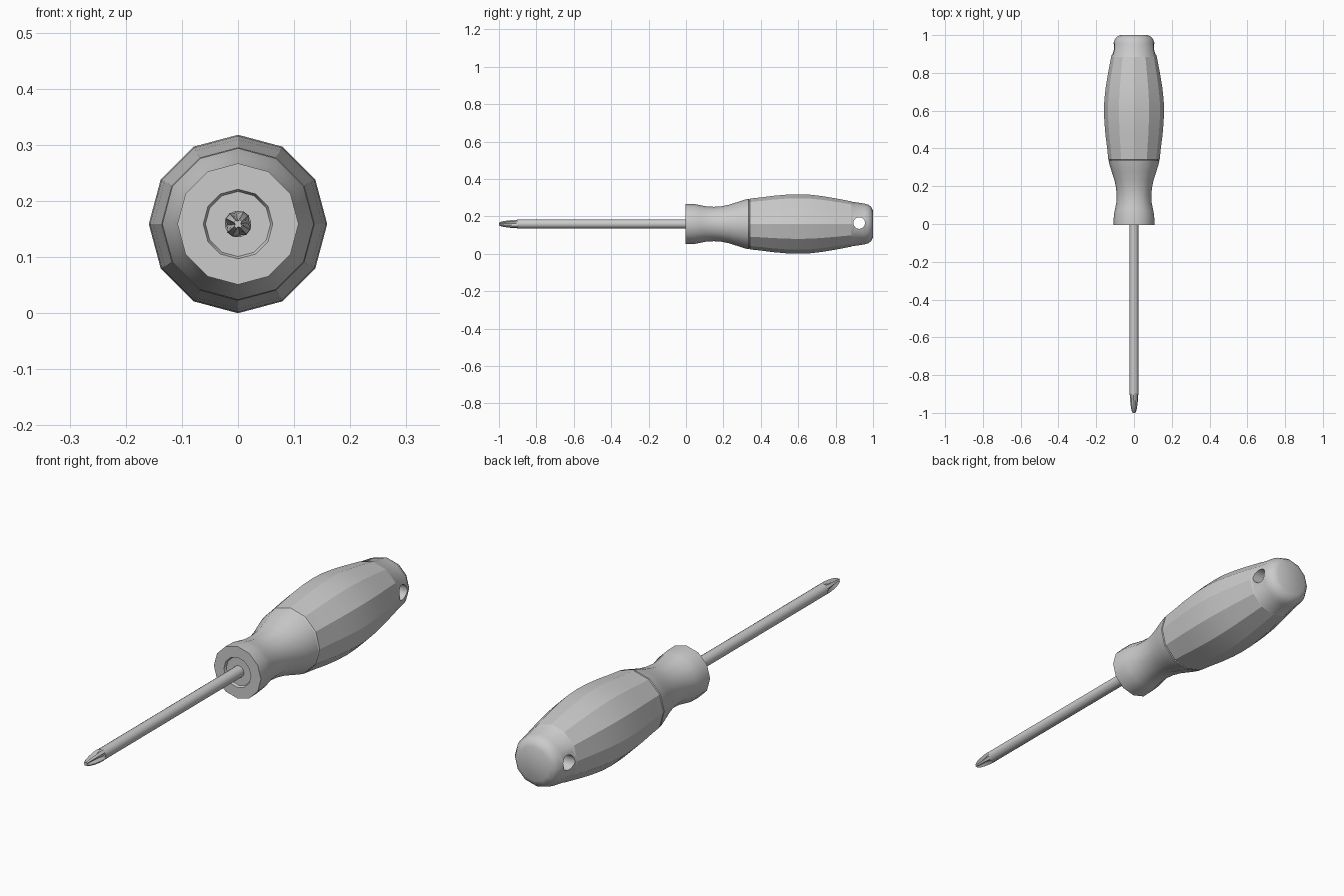
import bpy, bmesh, math
from mathutils import Vector

if "Cube" in bpy.data.objects:
    bpy.data.objects.remove(bpy.data.objects["Cube"])

CZ = 0.159  # height of the tool's long axis


def make_object(name, bm):
    bmesh.ops.recalc_face_normals(bm, faces=bm.faces)
    me = bpy.data.meshes.new(name)
    bm.to_mesh(me)
    bm.free()
    ob = bpy.data.objects.new(name, me)
    bpy.context.collection.objects.link(ob)
    return ob


def loft(name, sections):
    """Skin a list of (y, [(x, z), ...]) sections along y and cap both ends."""
    bm = bmesh.new()
    rings = [[bm.verts.new((x, y, CZ + z)) for x, z in pts] for y, pts in sections]
    n = len(rings[0])
    for a, b in zip(rings, rings[1:]):
        for i in range(n):
            j = (i + 1) % n
            bm.faces.new((a[i], a[j], b[j], b[i]))
    bm.faces.new(rings[0])
    bm.faces.new(rings[-1])
    return make_object(name, bm)


def circle(r, n):
    return [(r * math.sin(2 * math.pi * i / n), r * math.cos(2 * math.pi * i / n))
            for i in range(n)]


def smooth(ob, angle):
    bpy.ops.object.select_all(action='DESELECT')
    bpy.context.view_layer.objects.active = ob
    ob.select_set(True)
    bpy.ops.object.shade_smooth_by_angle(angle=math.radians(angle))


# Handle: twelve-sided collar, waist, faceted grip and rounded end
profile = [(0.006, 0.058), (-0.004, 0.062), (-0.004, 0.108), (0.045, 0.107),
           (0.075, 0.101), (0.11, 0.094), (0.15, 0.092), (0.19, 0.095),
           (0.23, 0.103), (0.28, 0.119), (0.315, 0.13), (0.335, 0.135),
           (0.338, 0.132), (0.342, 0.136), (0.40, 0.142), (0.47, 0.151),
           (0.54, 0.157), (0.60, 0.159), (0.66, 0.157), (0.73, 0.149),
           (0.80, 0.137), (0.885, 0.121), (0.888, 0.119), (0.955, 0.109),
           (0.975, 0.103), (0.99, 0.092), (1.0, 0.072)]
handle = loft("handle", [(y, circle(r, 12)) for y, r in profile])

# Hanging hole through the end of the handle
bm = bmesh.new()
bmesh.ops.create_cone(bm, cap_ends=True, segments=24, radius1=0.031, radius2=0.031, depth=0.5)
cutter = make_object("hole_cutter", bm)
cutter.rotation_euler = (0, math.pi / 2, 0)
cutter.location = (0, 0.926, 0.164)
cutter.hide_render = True
mod = handle.modifiers.new("hanging_hole", 'BOOLEAN')
mod.operation = 'DIFFERENCE'
mod.solver = 'EXACT'
mod.object = cutter
bpy.context.view_layer.objects.active = handle
bpy.ops.object.modifier_apply(modifier=mod.name)
bpy.data.objects.remove(cutter)
smooth(handle, 31)

# Crisp facets along the grip, and crisp seams at both of its ends
bm = bmesh.new()
bm.from_mesh(handle.data)
for e in bm.edges:
    a, b = (v.co for v in e.verts)
    lengthwise = abs((b - a).normalized().y) > 0.9
    on_grip = all(0.3415 < p.y < 0.8855 for p in (a, b))
    seam = any(abs(p.y - s) < 1e-4 and abs(a.y - b.y) < 1e-4
               for p in (a, b) for s in (0.338, 0.342, 0.885))
    if (lengthwise and on_grip) or seam:
        e.smooth = False
bm.to_mesh(handle.data)
bm.free()

# Round steel shaft
shaft = loft("shaft", [(0.02, circle(0.0235, 16)), (-0.9, circle(0.0235, 16))])
smooth(shaft, 30)


# Cross-shaped driving tip: four arms with valleys deepening to the point
def cross(arm, valley, half):
    pts = []
    for k in range(4):
        base = 38 + 90 * k
        for ang, r in ((-half, arm), (half, arm), (45, valley)):
            t = math.radians(base + ang)
            pts.append((r * math.sin(t), r * math.cos(t)))
    return pts


tip = loft("cross_tip", [(-0.895, cross(0.0235, 0.0235, 15)),
                         (-0.905, cross(0.0245, 0.019, 15)),
                         (-0.93, cross(0.0235, 0.011, 14)),
                         (-0.96, cross(0.0195, 0.0075, 14)),
                         (-0.985, cross(0.0145, 0.006, 15)),
                         (-1.0, cross(0.008, 0.005, 18))])
smooth(tip, 25)
